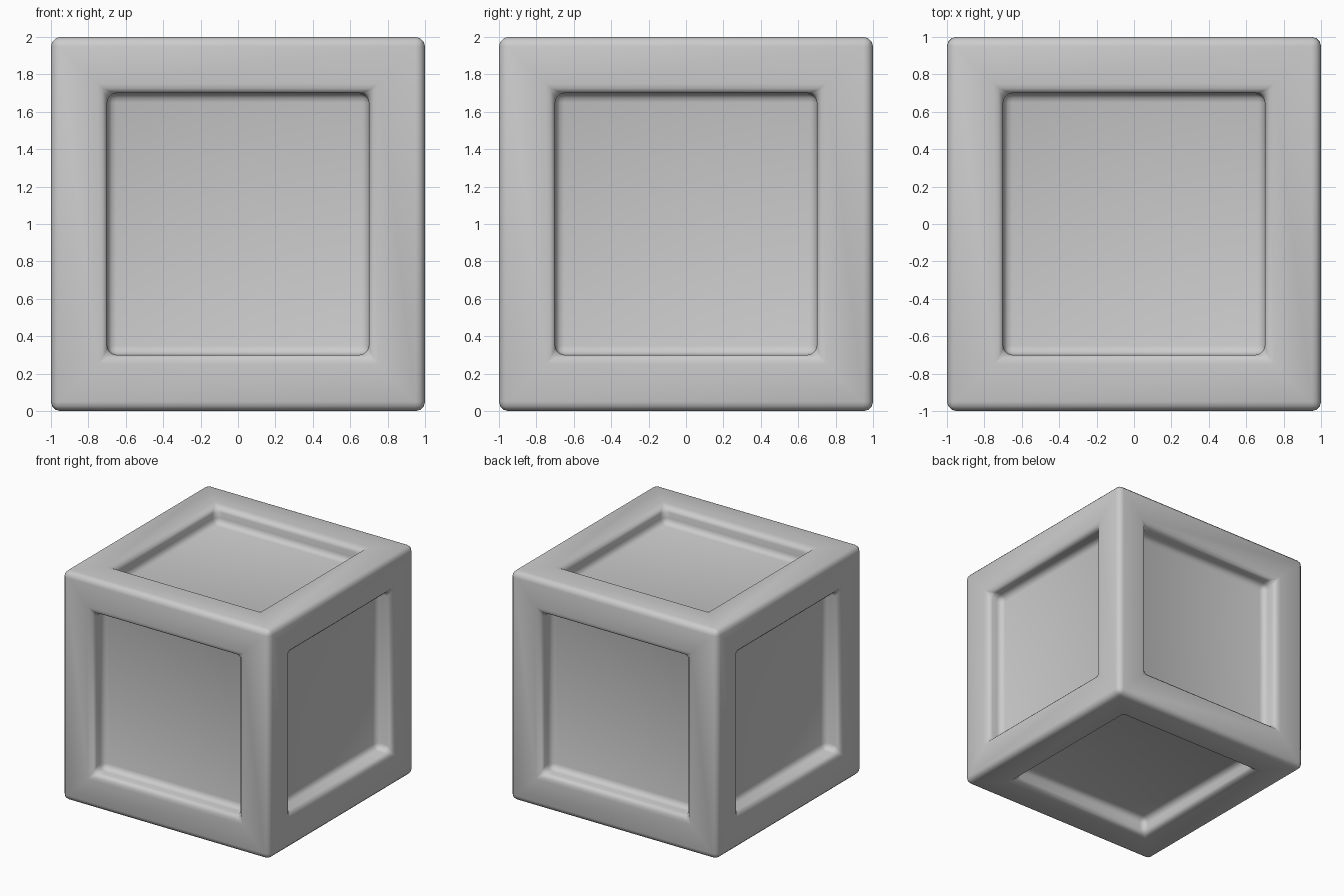
import bpy, bmesh

if "Cube" in bpy.data.objects:
    bpy.data.objects.remove(bpy.data.objects["Cube"])

SIZE, FRAME, DEPTH, BEVEL = 2.0, 0.3, 0.15, 0.05

# Crate body: a cube with a sunken square panel on every side
bm = bmesh.new()
bmesh.ops.create_cube(bm, size=SIZE)
for face in list(bm.faces):
    normal = face.normal.copy()
    bmesh.ops.inset_individual(bm, faces=[face], thickness=FRAME, use_even_offset=True)
    panel = bmesh.ops.extrude_discrete_faces(bm, faces=[face])["faces"][0]
    bmesh.ops.translate(bm, verts=panel.verts, vec=-normal * DEPTH)
bmesh.ops.translate(bm, verts=bm.verts, vec=(0, 0, SIZE / 2))
bmesh.ops.recalc_face_normals(bm, faces=bm.faces)

mesh = bpy.data.meshes.new("crate")
bm.to_mesh(mesh)
bm.free()
crate = bpy.data.objects.new("crate", mesh)
bpy.context.collection.objects.link(crate)
mesh.polygons.foreach_set("use_smooth", [True] * len(mesh.polygons))

# Soft rounded edges on the frame and around the panels
bevel = crate.modifiers.new("rounded_edges", 'BEVEL')
bevel.width = BEVEL
bevel.segments = 3
bevel.limit_method = 'ANGLE'
